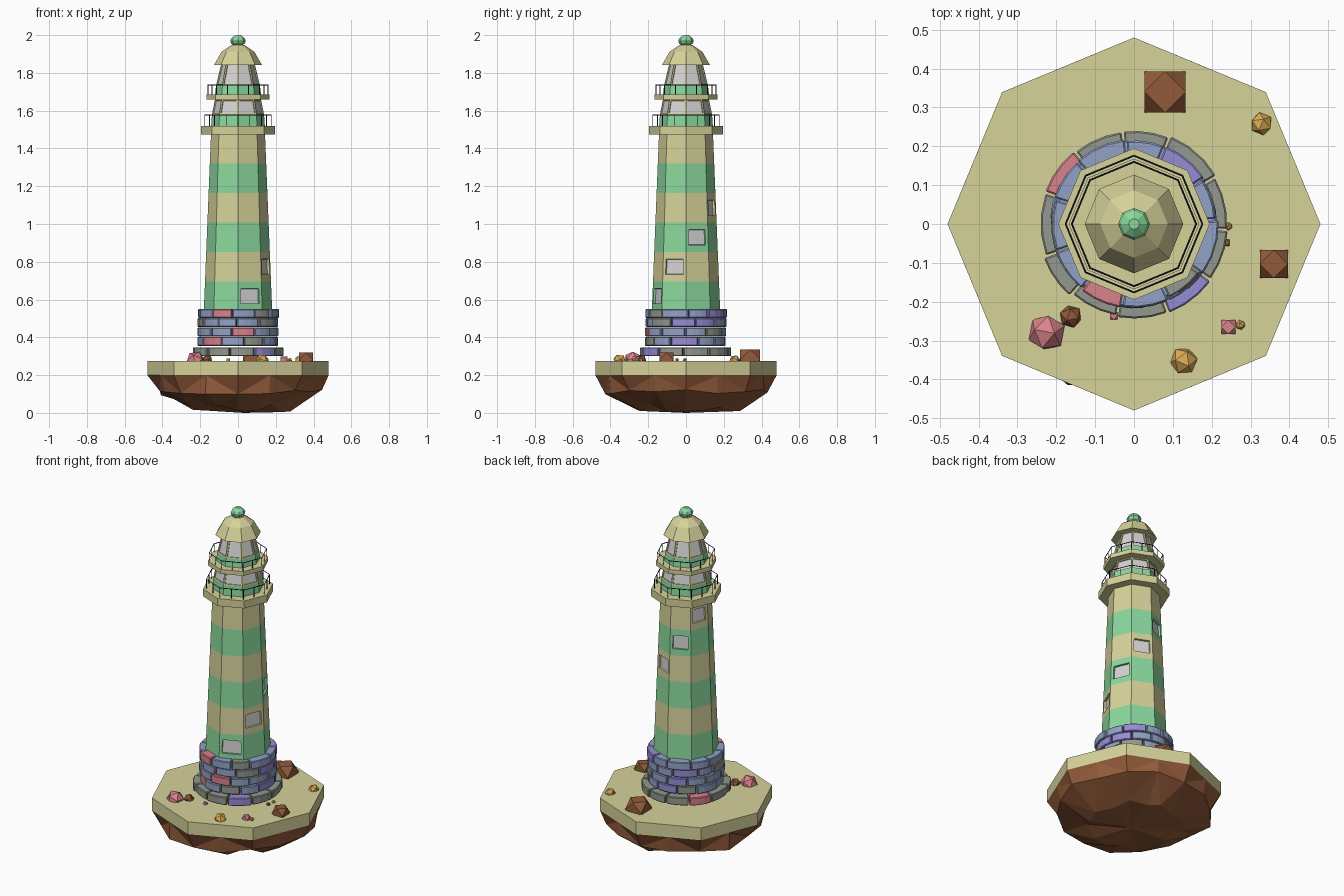
import bpy, bmesh, math, random
from mathutils import Vector
from itertools import product

if "Cube" in bpy.data.objects:
    bpy.data.objects.remove(bpy.data.objects["Cube"])

random.seed(4)


def lin(c):
    c /= 255
    return c / 12.92 if c <= 0.04045 else ((c + 0.055) / 1.055) ** 2.4


def material(name, *rgb):
    m = bpy.data.materials.new(name)
    m.diffuse_color = [lin(c) for c in rgb] + [1]
    m.use_nodes = True
    m.node_tree.nodes["Principled BSDF"].inputs["Base Color"].default_value = m.diffuse_color
    return m


CREAM = material("cream", 214, 210, 154)
GREEN = material("green", 139, 216, 157)
BROWN = material("brown", 146, 91, 58)
RAIL = material("dark_navy", 30, 42, 60)
GLASS = material("pale_grey_glass", 211, 211, 212)
GREY = material("stone_grey", 146, 152, 142)
BLUE = material("stone_blue", 146, 162, 198)
PURPLE = material("stone_purple", 150, 140, 212)
PINK = material("stone_pink", 218, 130, 140)
GOLD = material("gold", 222, 172, 84)


def finish(name, bm, mats, loc=(0, 0, 0)):
    bmesh.ops.recalc_face_normals(bm, faces=bm.faces)
    me = bpy.data.meshes.new(name)
    bm.to_mesh(me)
    bm.free()
    for m in mats:
        me.materials.append(m)
    ob = bpy.data.objects.new(name, me)
    ob.location = loc
    bpy.context.collection.objects.link(ob)
    return ob


def polar(r, deg, z):
    a = math.radians(deg)
    return Vector((r * math.cos(a), r * math.sin(a), z))


def octagon_body(profile, band_index=lambda i: 0):
    """Stack octagon rings from (radius, z) pairs; returns bmesh and side faces [band][side]."""
    bm = bmesh.new()
    rings = [[bm.verts.new(polar(r, 45 * k, z)) for k in range(8)] for r, z in profile]
    bands = []
    for i, (a, b) in enumerate(zip(rings, rings[1:])):
        row = [bm.faces.new((a[k], a[(k + 1) % 8], b[(k + 1) % 8], b[k])) for k in range(8)]
        for f in row:
            f.material_index = band_index(i)
        bands.append(row)
    bm.faces.new(rings[0][::-1])
    bm.faces.new(rings[-1])
    bm.normal_update()
    return bm, bands


def cut_window(bm, face, margin, z_scale, depth, glass_index):
    """Inset a face, adjust its height along the wall, sink it and glaze it."""
    bmesh.ops.inset_individual(bm, faces=[face], thickness=margin)
    c = face.calc_center_median()
    lo = [v for v in face.verts if v.co.z < c.z]
    hi = [v for v in face.verts if v.co.z > c.z]
    mid_lo, mid_hi = [sum((v.co for v in g), Vector()) / 2 for g in (lo, hi)]
    up = (mid_hi - mid_lo) * (1 - z_scale) / 2
    for v in lo:
        v.co += up
    for v in hi:
        v.co -= up
    bmesh.ops.inset_individual(bm, faces=[face], thickness=0.001, depth=-depth)
    face.material_index = glass_index


# Island: cream slab and rough brown underside
bm, _ = octagon_body([(0.48, 0.2), (0.48, 0.275)])
finish("island_top", bm, [CREAM])

bm = bmesh.new()
rings = []
for r, z, jit in ((0.48, 0.2, 0), (0.43, 0.11, 0.018), (0.26, 0.026, 0.022)):
    ring = []
    for k in range(16):
        rr = r * (0.924 if k % 2 and not jit else 1) + random.uniform(-jit, jit)
        ring.append(bm.verts.new(polar(rr, 22.5 * k, z + random.uniform(-jit, jit))))
    rings.append(ring)
rings[2][4].co = polar(0.29, 80, 0.01)
for a, b in zip(rings, rings[1:]):
    for k in range(16):
        bm.faces.new((a[k], a[(k + 1) % 16], b[(k + 1) % 16], b[k]))
tip = bm.verts.new((0.03, 0, 0))
for k in range(16):
    bm.faces.new((rings[2][k], rings[2][(k + 1) % 16], tip))
bm.faces.new(rings[0])
bmesh.ops.triangulate(bm, faces=[f for f in bm.faces if len(f.verts) == 4])
finish("island_rock", bm, [BROWN])

# Stone base: five courses of curved blocks
STONE = {"G": GREY, "B": BLUE, "P": PURPLE, "K": PINK}
courses = [(0.243, 0.300, "GGGGKGGGGPG", 0), (0.213, 0.355, "BBPGBBKBGBP", 14),
           (0.212, 0.405, "BGBPBBBBKBB", -4), (0.210, 0.455, "PBBPBGBBBGP", 10),
           (0.215, 0.503, "BPBBBBBKBGB", 0)]
for n, (radius, z, colours, shift) in enumerate(courses):
    step = 360 / len(colours)
    cuts = [shift + step * k + random.uniform(-4, 4) for k in range(len(colours))]
    cuts.append(cuts[0] + 360)
    for k, key in enumerate(colours):
        a0, a1 = cuts[k] + 0.7, cuts[k + 1] - 0.7
        r = radius + random.uniform(-0.005, 0.005)
        bm = bmesh.new()
        angles = [a0 + (a1 - a0) * t / 3 for t in range(4)]
        outline = [polar(r, a, z) for a in angles] + [polar(0.14, a, z) for a in angles[::-1]]
        base = bm.faces.new([bm.verts.new(p) for p in outline])
        ext = bmesh.ops.extrude_face_region(bm, geom=[base])
        for v in ext["geom"]:
            if isinstance(v, bmesh.types.BMVert):
                v.co.z += 0.047
        ob = finish(f"base_stone_{n + 1}_{k + 1}", bm, [STONE[key]])
        bev = ob.modifiers.new("worn_edges", "BEVEL")
        bev.width, bev.segments = 0.004, 1
        bev.limit_method, bev.angle_limit = "ANGLE", math.radians(40)

# Striped tower with a spiral of recessed windows
profile = [(0.181 - 0.038 * i / 6, 0.54 + 0.156 * i) for i in range(7)]
bm, bands = octagon_body(profile, lambda i: i % 2)
for i, row in enumerate(bands):
    cut_window(bm, row[(6 + i) % 8], 0.022, 0.64, 0.012, 2)
finish("tower", bm, [GREEN, CREAM, GLASS])

# Galleries
for name, r, z0, z1 in (("lower_gallery", 0.195, 1.475, 1.52), ("upper_gallery", 0.168, 1.66, 1.686)):
    bm, _ = octagon_body([(r, z0), (r, z1)])
    finish(name, bm, [CREAM])

# Lantern storeys: green skirt below a glazed cream band
for name, prof in (("lower_lantern", [(0.142, 1.52), (0.138, 1.58), (0.122, 1.66)]),
                   ("upper_lantern", [(0.122, 1.686), (0.116, 1.735), (0.088, 1.85)])):
    bm, bands = octagon_body(prof, lambda i: i)
    for f in bands[1]:
        cut_window(bm, f, 0.010, 1.0, 0.006, 2)
    finish(name, bm, [GREEN, CREAM, GLASS])

# Roof and finial ball
bm, _ = octagon_body([(0.127, 1.842), (0.087, 1.912), (0.034, 1.948)])
finish("roof", bm, [CREAM])
bm, _ = octagon_body([(0.02, 1.943), (0.037, 1.957), (0.041, 1.97), (0.034, 1.985), (0.014, 2.0)])
finish("finial", bm, [GREEN])


# Railings: octagonal handrail with posts at corners and mid sides
def railing(name, r, z0, z1):
    cu = bpy.data.curves.new(name, "CURVE")
    cu.dimensions = "3D"
    cu.bevel_depth, cu.bevel_resolution = 0.0025, 0
    cu.use_fill_caps = True
    corners = [polar(r, 45 * k, z1) for k in range(8)]
    paths = [(corners, True)]
    for k in range(8):
        for p in (corners[k], (corners[k] + corners[(k + 1) % 8]) / 2):
            paths.append(([Vector((p.x, p.y, z0)), p], False))
    for pts, closed in paths:
        s = cu.splines.new("POLY")
        s.points.add(len(pts) - 1)
        for sp, p in zip(s.points, pts):
            sp.co = (*p, 1)
        s.use_cyclic_u = closed
    cu.materials.append(RAIL)
    bpy.context.collection.objects.link(bpy.data.objects.new(name, cu))


railing("lower_railing", 0.176, 1.518, 1.577)
railing("upper_railing", 0.160, 1.684, 1.735)


# Loose rocks: faceted blocks and rounder pebbles
def block_rock(name, x, y, z, half, mat):
    bm = bmesh.new()
    for p in product((-1, 0, 1), repeat=3):
        if p.count(0) == 1:
            bm.verts.new(Vector(p) * half)
    bmesh.ops.convex_hull(bm, input=bm.verts)
    bmesh.ops.dissolve_limit(bm, angle_limit=0.02, verts=bm.verts, edges=bm.edges)
    finish(name, bm, [mat], (x, y, z))


def round_rock(name, x, y, z, r, mat):
    bm = bmesh.new()
    bmesh.ops.create_icosphere(bm, subdivisions=1, radius=r)
    ob = finish(name, bm, [mat], (x, y, z))
    ob.rotation_euler = [random.uniform(0, 3) for _ in range(3)]


block_rock("large_brown_block", 0.08, 0.34, 0.283, 0.053, BROWN)
block_rock("side_brown_block", 0.36, -0.103, 0.283, 0.036, BROWN)
block_rock("small_pink_block", 0.243, -0.265, 0.28, 0.018, PINK)
block_rock("tiny_pink_block", -0.052, -0.237, 0.28, 0.009, PINK)
block_rock("tiny_brown_block", 0.238, -0.048, 0.28, 0.008, BROWN)
round_rock("pink_boulder", -0.225, -0.28, 0.278, 0.05, PINK)
round_rock("brown_boulder", -0.163, -0.238, 0.278, 0.03, BROWN)
round_rock("front_gold_rock", 0.128, -0.352, 0.277, 0.036, GOLD)
round_rock("back_gold_rock", 0.328, 0.258, 0.277, 0.03, GOLD)
round_rock("gold_pebble", 0.274, -0.26, 0.279, 0.013, GOLD)
round_rock("side_gold_pebble", 0.243, -0.006, 0.28, 0.011, GOLD)
